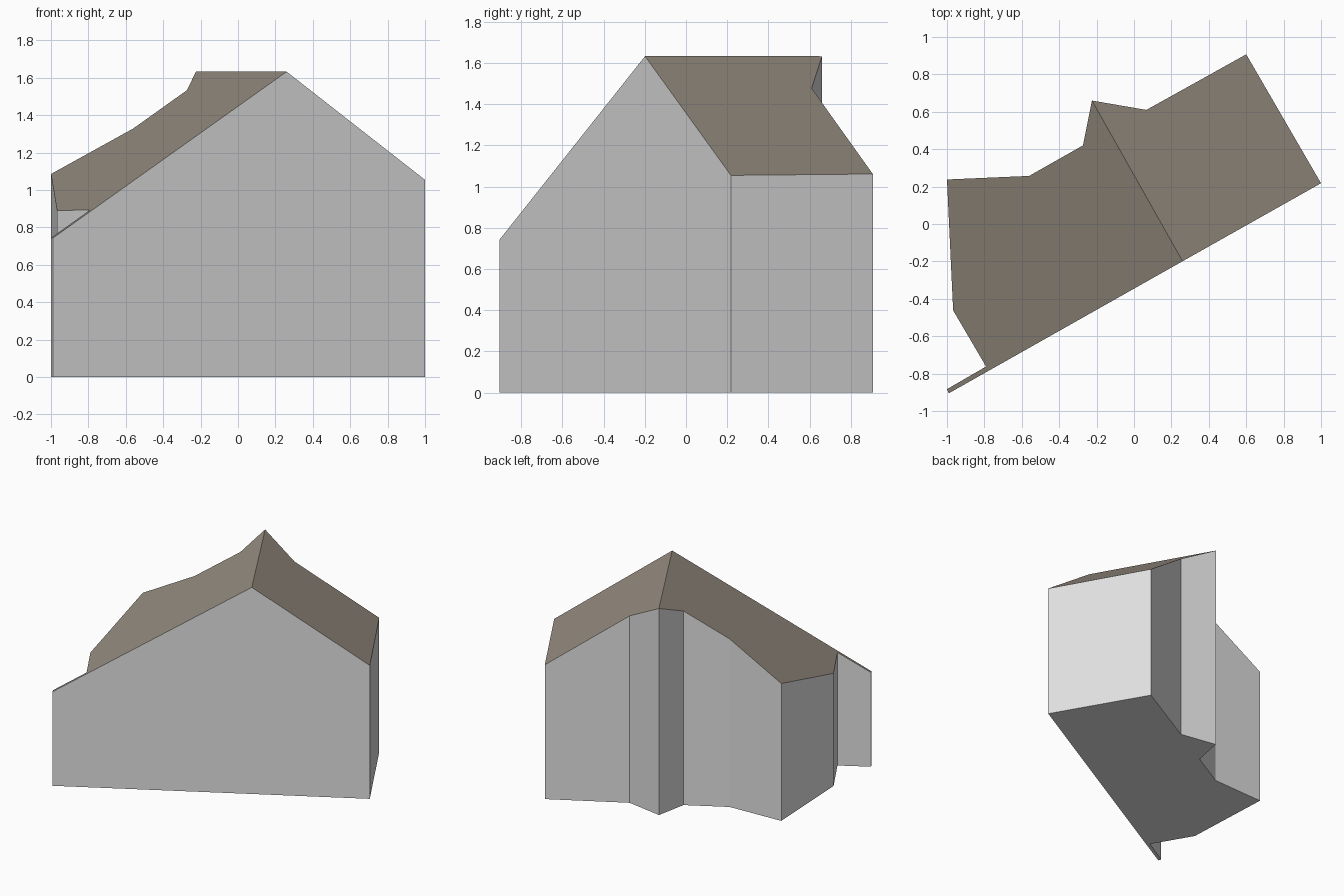
import bpy, bmesh
from mathutils import Vector

if "Cube" in bpy.data.objects:
    bpy.data.objects.remove(bpy.data.objects["Cube"])

# Footprint, counter-clockwise; the ridge runs between RIDGE_FRONT and RIDGE_BACK
RIDGE_FRONT, RIDGE_BACK = 1, 5
footprint = [(-0.99, -0.905), (0.26, -0.199), (1.0, 0.218), (0.60, 0.907),
             (0.066, 0.61), (-0.225, 0.66), (-0.273, 0.42), (-0.561, 0.257),
             (-1.0, 0.238), (-0.967, -0.462), (-0.791, -0.762), (-1.0, -0.883)]
RIDGE_Z, SLOPE_RIGHT, SLOPE_LEFT = 1.633, 0.681, 0.62

across = (Vector(footprint[2]) - Vector(footprint[0])).normalized()


def roof_height(p):
    """Height of the gable roof above a plan point."""
    d = (Vector(p) - Vector(footprint[RIDGE_FRONT])).dot(across)
    return RIDGE_Z - (d * SLOPE_RIGHT if d > 0 else -d * SLOPE_LEFT)


def material(name, color):
    m = bpy.data.materials.new(name)
    m.diffuse_color = (*color, 1)
    m.use_nodes = True
    m.node_tree.nodes["Principled BSDF"].inputs["Base Color"].default_value = m.diffuse_color
    return m


# House body: floor, walls and two roof slopes in one closed shell
bm = bmesh.new()
low = [bm.verts.new((x, y, 0)) for x, y in footprint]
high = [bm.verts.new((x, y, roof_height((x, y)))) for x, y in footprint]
n = len(footprint)
bm.faces.new(low[::-1])
for i in range(n):
    j = (i + 1) % n
    bm.faces.new((low[i], low[j], high[j], high[i]))

# Roof slopes either side of the ridge
bm.faces.new(high[RIDGE_FRONT:RIDGE_BACK + 1])
bm.faces.new(high[RIDGE_BACK:] + high[:RIDGE_FRONT + 1])

# Upward faces are roof, the rest is wall
bm.normal_update()
for f in bm.faces:
    f.material_index = 1 if f.normal.z > 0.3 else 0

mesh = bpy.data.meshes.new("house_body")
bm.to_mesh(mesh)
bm.free()
mesh.materials.append(material("wall light grey", (0.75, 0.75, 0.75)))
mesh.materials.append(material("roof brown grey", (0.30, 0.26, 0.215)))
house = bpy.data.objects.new("house_body", mesh)
bpy.context.collection.objects.link(house)
